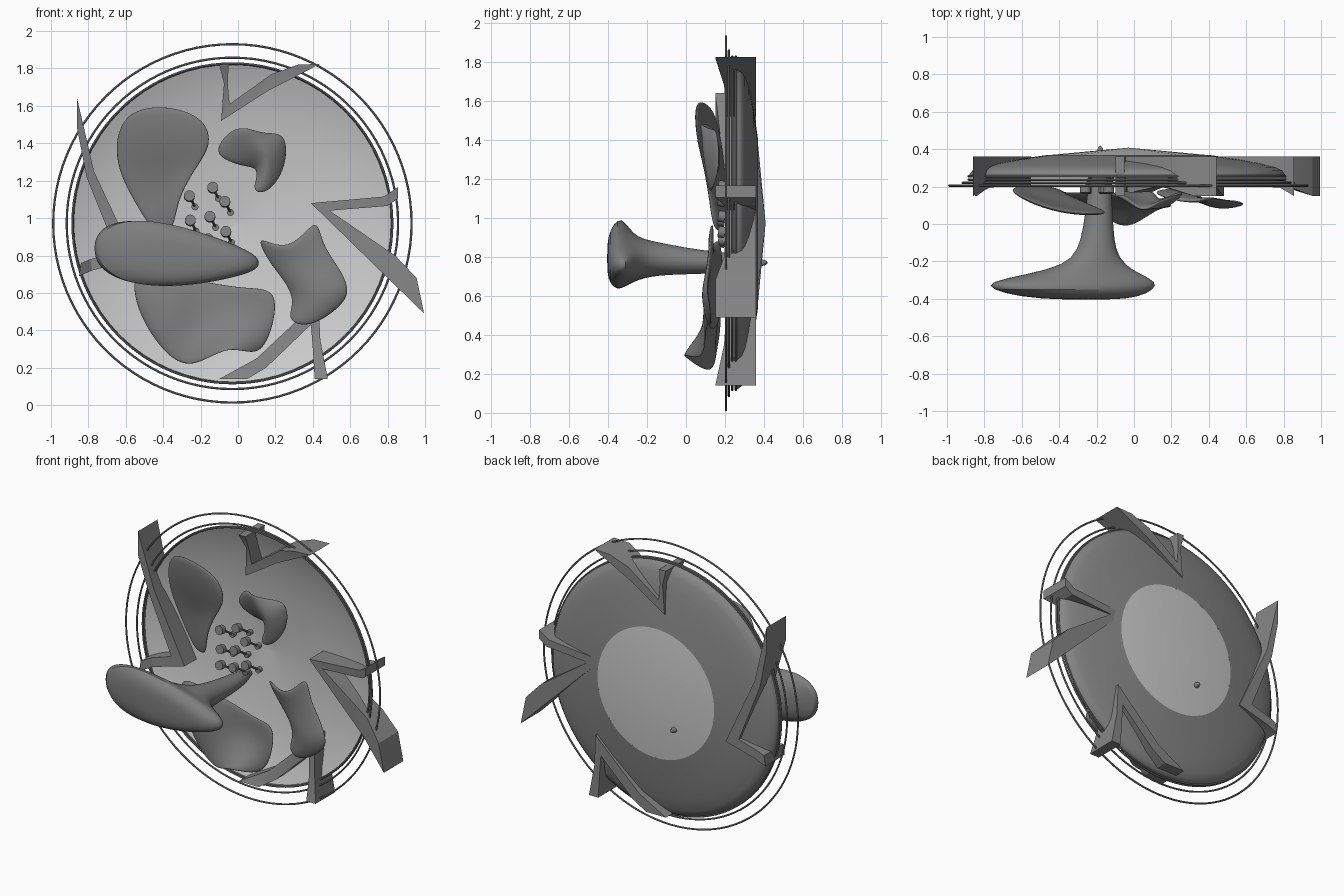
import bpy, math
from mathutils import Vector

if "Cube" in bpy.data.objects:
    bpy.data.objects.remove(bpy.data.objects["Cube"])

CX, CZ = -0.03, 0.972


def material(name, g):
    m = bpy.data.materials.new(name)
    m.diffuse_color = (g, g, g, 1)
    m.use_nodes = True
    m.node_tree.nodes["Principled BSDF"].inputs["Base Color"].default_value = m.diffuse_color
    return m


DARK = material("dark_grey", .21)
MID = material("mid_grey", .24)


def make(name, verts, faces, angle=40, subsurf=0, thick=0, mat=None):
    me = bpy.data.meshes.new(name)
    me.from_pydata([tuple(v) for v in verts], [], faces)
    ob = bpy.data.objects.new(name, me)
    bpy.context.collection.objects.link(ob)
    if thick:
        m = ob.modifiers.new("thickness", 'SOLIDIFY')
        m.thickness, m.offset = thick, 0
    if subsurf:
        m = ob.modifiers.new("smooth", 'SUBSURF')
        m.levels = m.render_levels = subsurf
    finish(ob, angle, mat)
    return ob


def finish(ob, angle=40, mat=None):
    bpy.ops.object.select_all(action='DESELECT')
    ob.select_set(True)
    bpy.context.view_layer.objects.active = ob
    if mat:
        ob.data.materials.append(mat)
    # consistent outward normals
    bpy.ops.object.mode_set(mode='EDIT')
    bpy.ops.mesh.select_all(action='SELECT')
    bpy.ops.mesh.normals_make_consistent(inside=False)
    bpy.ops.object.mode_set(mode='OBJECT')
    bpy.ops.object.shade_smooth_by_angle(angle=math.radians(angle))


def loft(name, rings, n, cap=False, **kw):
    verts = [v for r in rings for v in r]
    faces = [(k * n + i, k * n + (i + 1) % n, (k + 1) * n + (i + 1) % n, (k + 1) * n + i)
             for k in range(len(rings) - 1) for i in range(n)]
    if cap:
        faces += [tuple(range(n)), tuple(range((len(rings) - 1) * n, len(rings) * n))]
    return make(name, verts, faces, **kw)


def ellipse(cx, y, cz, rx, rz, n, taper=0.0):
    out = []
    for i in range(n):
        a = 2 * math.pi * i / n
        c, s = math.cos(a), math.sin(a)
        if taper:  # blunt raised end on the left, pointed on the right
            s = math.copysign(abs(s) ** .85, s)
        out.append((cx + rx * c, y, cz + rz * s * (1 - taper * c) - .1 * taper * c))
    return out


# dark outer shell of the dish
shell = [(.852, .25), (.85, .265), (.835, .285), (.80, .302), (.72, .322), (.6, .345), (.44, .368)]
loft("dish_shell", [ellipse(CX, y, CZ, r, r, 64) for r, y in shell], 64, mat=MID)

# pale inner lining
lining = [(.848, .252), (.76, .288), (.65, .318), (.55, .340), (.45, .358), (.25, .383), (.02, .402)]
loft("dish_lining", [ellipse(CX, y, CZ, r, r, 64) for r, y in lining], 64)

# faceted pale cone at the back of the dish
n = 14
rim = ellipse(CX, .366, CZ, .452, .452, n)
make("dish_centre", rim + [(CX, .408, CZ)], [(i, (i + 1) % n, n) for i in range(n)])

# wire rings around the dish
for i, (r, y) in enumerate([(.958, .205), (.886, .22), (.855, .237), (.855, .255)]):
    bpy.ops.mesh.primitive_torus_add(location=(CX, y, CZ), rotation=(math.pi / 2, 0, 0),
                                     major_radius=r, minor_radius=.006,
                                     major_segments=96, minor_segments=8)
    ob = bpy.context.object
    ob.name = f"wire_ring_{i + 1}"
    finish(ob, mat=MID)


# V-shaped blades around the rim: outer and inner outlines, extruded in y
def v_blade(name, outer, inner):
    front = [.15, .195, .21, .195, .15]
    rings = []
    for o, i, f in zip(outer, inner, front):
        rings.append([(o[0], f, o[1]), (i[0], f, i[1]), (i[0], .36, i[1]), (o[0], .36, o[1])])
    loft(name, rings, 4, cap=True, angle=30, mat=MID)


v_blade("v_blade_top",
        [(-.1, 1.82), (-.075, 1.72), (-.09, 1.52), (.16, 1.68), (.44, 1.825)],
        [(-.05, 1.82), (-.055, 1.72), (-.045, 1.61), (.18, 1.77), (.32, 1.82)])
v_blade("v_blade_right",
        [(.855, 1.165), (.78, 1.115), (.39, 1.08), (.81, .67), (.995, .49)],
        [(.855, 1.105), (.8, 1.065), (.49, 1.04), (.84, .80), (.955, .68)])
v_blade("v_blade_left",
        [(-.86, 1.64), (-.77, 1.25), (-.55, .78), (-.78, .72), (-.85, .69)],
        [(-.86, 1.48), (-.81, 1.22), (-.65, .82), (-.79, .78), (-.84, .76)])
v_blade("v_blade_bottom",
        [(-.1, .14), (.1, .25), (.43, .56), (.44, .35), (.48, .14)],
        [(.05, .14), (.15, .2), (.39, .43), (.40, .3), (.41, .14)])


# curled petals: rows of three points
def petal(name, rows):
    verts = [p for r in rows for p in r]
    faces = [(3 * k + j, 3 * k + j + 1, 3 * k + j + 4, 3 * k + j + 3)
             for k in range(len(rows) - 1) for j in range(2)]
    make(name, verts, faces, angle=60, subsurf=3, thick=.03, mat=DARK)


petal("petal_upper_left", [
    [(-.60, .14, 1.57), (-.41, .06, 1.62), (-.18, .05, 1.55)],
    [(-.67, .18, 1.42), (-.40, .08, 1.40), (-.12, .06, 1.40)],
    [(-.65, .20, 1.25), (-.40, .16, 1.22), (-.22, .09, 1.27)],
    [(-.56, .20, 1.09), (-.42, .18, 1.08), (-.32, .12, 1.10)],
    [(-.46, .19, .93), (-.40, .18, .92), (-.34, .14, .94)]])
petal("petal_upper_right", [
    [(-.12, .17, 1.33), (-.11, .16, 1.40), (-.03, .14, 1.48)],
    [(.02, .17, 1.27), (.03, .11, 1.40), (.05, .05, 1.49)],
    [(.10, .18, 1.27), (.14, .06, 1.38), (.14, .14, 1.45)],
    [(.10, .16, 1.21), (.17, .08, 1.28), (.27, .16, 1.47)],
    [(.07, .12, 1.14), (.16, .13, 1.12), (.26, .18, 1.26)]])
petal("petal_lower_right", [
    [(.07, .17, .94), (.27, .11, .80), (.43, .14, 1.04)],
    [(.16, .19, .76), (.33, .13, .76), (.45, .13, .87)],
    [(.25, .19, .66), (.38, .10, .66), (.54, .12, .75)],
    [(.30, .18, .55), (.44, .07, .58), (.61, .10, .62)],
    [(.25, .17, .45), (.38, .12, .40), (.56, .13, .53)]])
petal("petal_bottom", [
    [(-.51, .18, .45), (-.57, .17, .60), (-.56, .18, .74)],
    [(-.40, .15, .27), (-.36, .11, .48), (-.33, .16, .70)],
    [(-.25, .13, .17), (-.22, .17, .45), (-.14, .17, .66)],
    [(-.05, -.08, .33), (.00, .14, .46), (.05, .11, .63)],
    [(.12, .11, .23), (.21, .09, .45), (.21, .10, .63)]])

# large forward petal on a flared stem: y, centre x, centre z, half width, half height, taper
sections = [(.42, -.18, .77, .012, .012, 0), (.37, -.18, .77, .02, .02, 0),
            (.30, -.18, .77, .05, .045, 0), (.15, -.185, .77, .066, .055, 0),
            (-.02, -.19, .78, .08, .07, 0), (-.14, -.20, .79, .10, .085, 0),
            (-.22, -.21, .79, .16, .10, .1), (-.27, -.27, .79, .31, .12, .2),
            (-.31, -.33, .80, .455, .15, .4), (-.35, -.33, .80, .44, .17, .4),
            (-.39, -.29, .79, .32, .13, .3), (-.405, -.25, .79, .15, .07, .2)]
loft("forward_petal", [ellipse(x, y, z, rx, rz, 32, t) for y, x, z, rx, rz, t in sections],
     32, cap=True, angle=60, subsurf=1, mat=DARK)


# stamens: disc head, thin stalk and small foot
def rod(name, a, b, r, sides=12):
    a, b = Vector(a), Vector(b)
    d = b - a
    bpy.ops.mesh.primitive_cylinder_add(vertices=sides, radius=r, depth=d.length,
                                        location=(a + b) / 2,
                                        rotation=d.to_track_quat('Z', 'Y').to_euler())
    ob = bpy.context.object
    ob.name = name
    finish(ob, mat=DARK)


heads = [(-.26, 1.12), (-.135, 1.165), (-.07, 1.09), (-.15, 1.01), (-.255, .99),
         (-.065, .93), (-.26, .88), (-.16, .89)]
for i, (x, z) in enumerate(heads):
    p = Vector((x, .165, z))
    q = p + Vector((.03, .11, -.06))
    rod(f"stamen_head_{i + 1}", p, p + Vector((0, .035, -.006)), .029, 16)
    rod(f"stamen_stalk_{i + 1}", p + Vector((0, .02, 0)), q, .007, 8)
    rod(f"stamen_foot_{i + 1}", q - Vector((0, .015, 0)), q + Vector((0, .015, 0)), .019)
